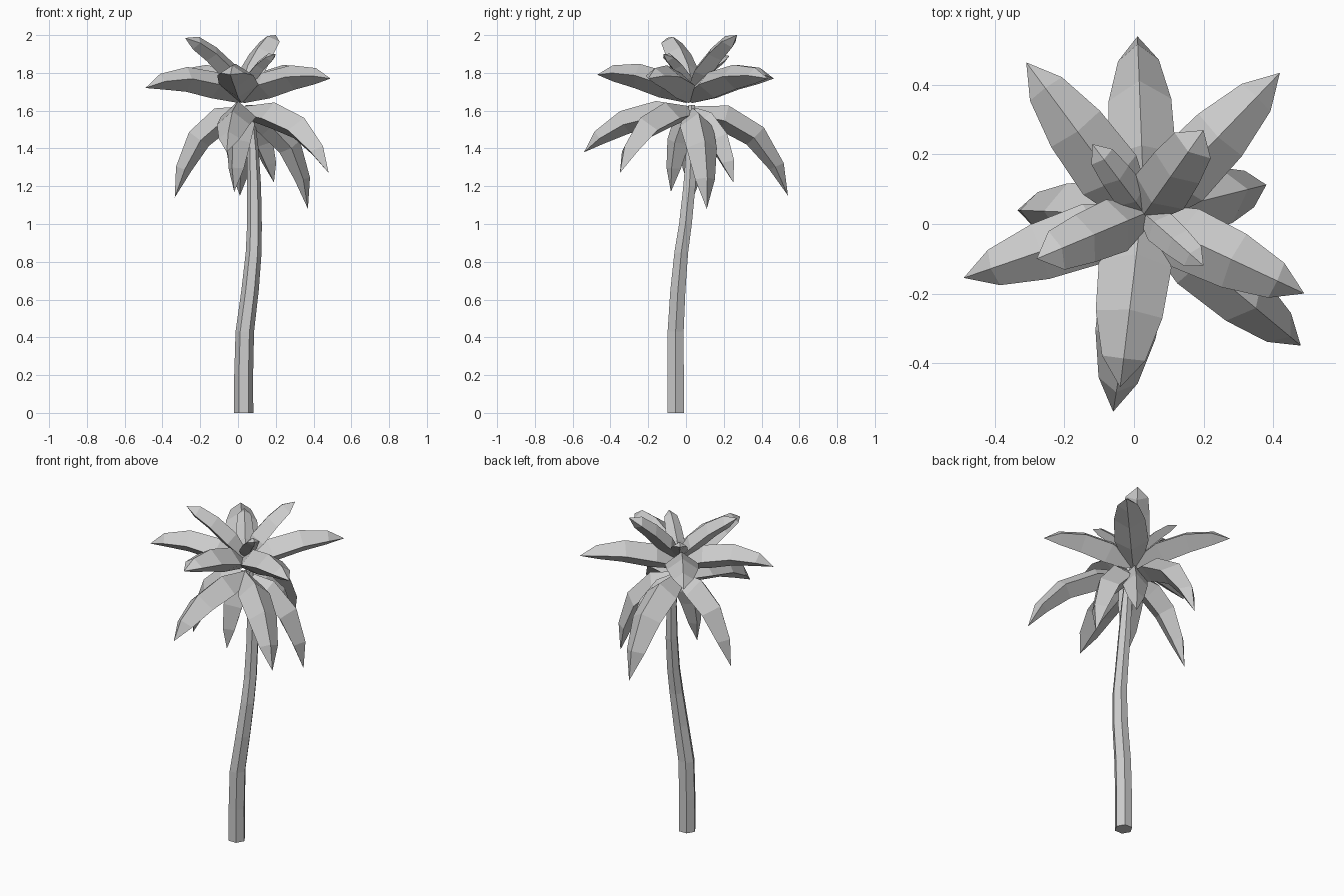
import bpy, bmesh, math
from mathutils import Vector

if "Cube" in bpy.data.objects:
    bpy.data.objects.remove(bpy.data.objects["Cube"])


def make_object(name, rings, tip=None, cap_end=False):
    """Loft closed rings into a flat-shaded mesh, optionally ending in a point."""
    bm = bmesh.new()
    loops = [[bm.verts.new(p) for p in r] for r in rings]
    n = len(loops[0])
    for a, b in zip(loops, loops[1:]):
        for i in range(n):
            j = (i + 1) % n
            bm.faces.new((a[i], a[j], b[j], b[i]))
    bm.faces.new(loops[0][::-1])
    if tip is not None:
        t = bm.verts.new(tip)
        for i in range(n):
            bm.faces.new((loops[-1][i], loops[-1][(i + 1) % n], t))
    elif cap_end:
        bm.faces.new(loops[-1])
    bmesh.ops.recalc_face_normals(bm, faces=bm.faces)
    me = bpy.data.meshes.new(name)
    bm.to_mesh(me)
    bm.free()
    ob = bpy.data.objects.new(name, me)
    bpy.context.collection.objects.link(ob)
    return ob


# Trunk: leaning six-sided stem (x, y, z, radius)
stem = [(.03, -.055, 0, .051), (.03, -.055, .2, .05), (.036, -.055, .43, .049),
        (.064, -.043, .65, .046), (.083, -.025, .85, .042), (.087, -.003, 1.0, .039),
        (.085, .018, 1.2, .037), (.078, .028, 1.4, .031), (.06, .03, 1.63, .02)]
make_object("trunk", [[(x + r * math.cos(k * math.pi / 3), y + r * math.sin(k * math.pi / 3), z)
                       for k in range(6)] for x, y, z, r in stem], cap_end=True)


# Fronds: kite-section leaves (ridge, two edges, keel) swept along a quadratic arc
def frond(name, base, tip, reach, ctrl_z, width, ridge, edge, keel, shoulder=.6):
    base, tip = Vector(base), Vector(tip)
    ctrl = base.lerp(tip, reach)
    ctrl.z = ctrl_z
    side = Vector((0, 0, 1)).cross(tip - base).normalized()
    rings = []
    for t, w in ((0, .45), (.25, 1), (.54, .92), (.81, shoulder)):
        p = base * (1 - t) ** 2 + ctrl * 2 * t * (1 - t) + tip * t * t
        tangent = ((ctrl - base) * (1 - t) + (tip - ctrl) * t).normalized()
        up = tangent.cross(side) * w
        s = side * w * width
        rings.append([p + s + up * edge, p + up * ridge, p - s + up * edge, p + up * keel])
    make_object(name, rings, tip=tip)


LOW, MID, TOP = (.03, .025, 1.60), (.02, .02, 1.67), (.03, .03, 1.71)

# Drooping lower fronds: tip, reach, control height, half width
lower = [((.01, .54, 1.15), .8, 1.62, .098), ((.48, -.35, 1.27), .76, 1.64, .09),
         ((-.06, -.54, 1.38), .68, 1.64, .095), ((.37, .11, 1.08), .95, 1.54, .09),
         ((-.335, .04, 1.14), .8, 1.59, .09), ((.19, .25, 1.22), .85, 1.53, .075),
         ((-.02, -.08, 1.17), 1.0, 1.53, .075)]
for i, (tip, reach, z, w) in enumerate(lower):
    frond(f"lower_frond_{i + 1}", LOW, tip, reach, z, w, .05, -.035, -.09)

# Spreading middle fronds
middle = [((-.31, .465, 1.77), 1.835, .095), ((.42, .435, 1.77), 1.835, .095),
          ((-.49, -.155, 1.72), 1.84, .09), ((.49, -.20, 1.77), 1.83, .092),
          ((-.04, -.47, 1.79), 1.835, .105)]
for i, (tip, z, w) in enumerate(middle):
    frond(f"middle_frond_{i + 1}", MID, tip, .56, z, w, .068, 0, -.075)

# Upright crown fronds
crown = [((-.28, -.10, 1.985), 1.93, .08, .05), ((.20, .27, 2.0), 1.92, .085, .05),
         ((.20, -.12, 1.90), 1.86, .05, .032), ((-.12, .23, 1.89), 1.86, .05, .032)]
for i, (tip, z, w, th) in enumerate(crown):
    frond(f"crown_frond_{i + 1}", TOP, tip, .52, z, w, th, 0, -th, .75)
